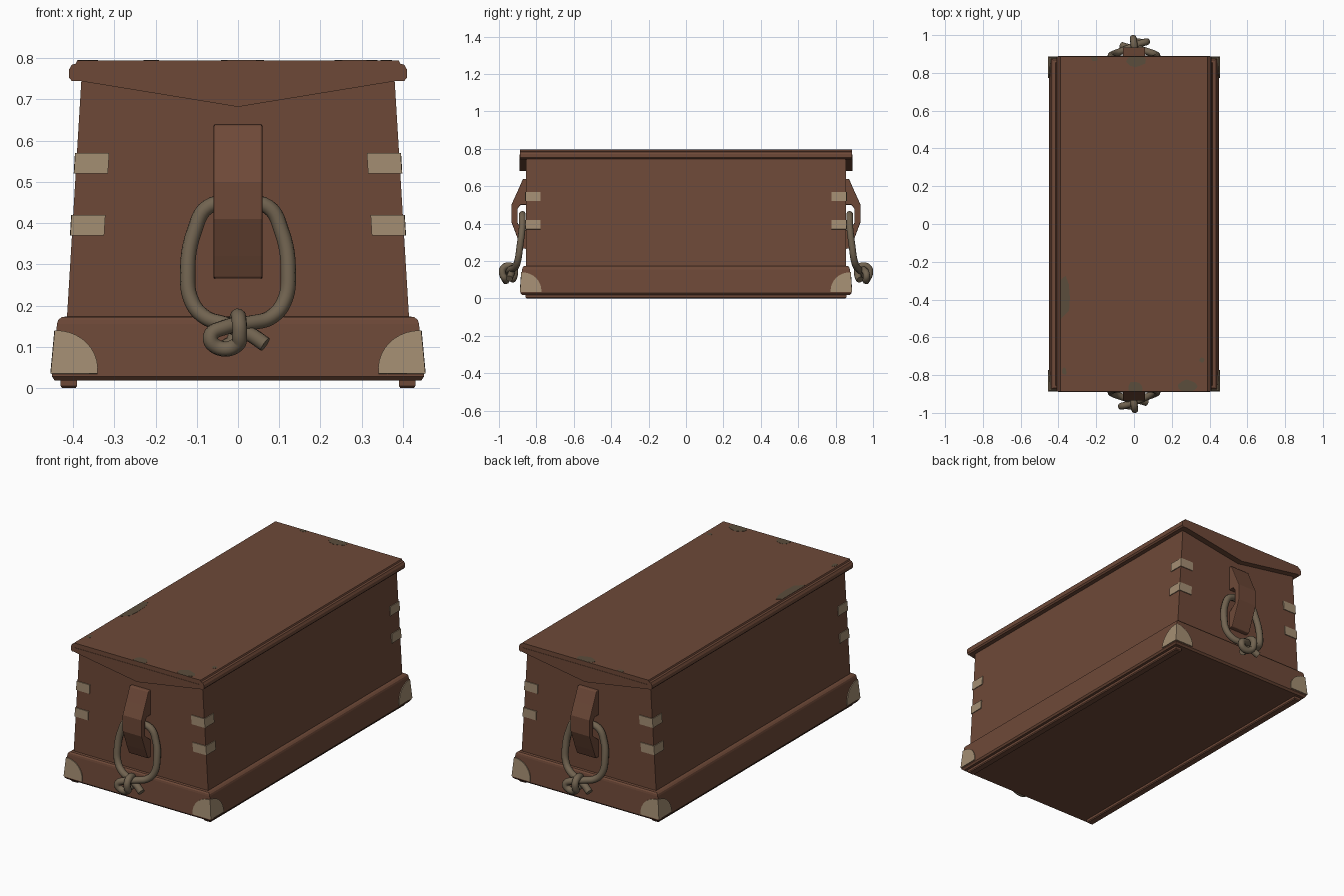
import bpy, bmesh, math, random

random.seed(4)
cube = bpy.data.objects.get("Cube")
if cube:
    bpy.data.objects.remove(cube, do_unlink=True)


def material(name, rgb):
    m = bpy.data.materials.new(name)
    m.use_nodes = True
    m.diffuse_color = (*rgb, 1)
    m.node_tree.nodes["Principled BSDF"].inputs["Base Color"].default_value = (*rgb, 1)
    return m


wood = material("reddish brown wood", (0.155, 0.066, 0.039))
tan = material("tan metal", (0.37, 0.27, 0.17))
hemp = material("grey brown rope", (0.165, 0.125, 0.08))
worn = material("worn olive wood", (0.105, 0.075, 0.045))


def finish(name, bm, mat, bevel=0):
    bmesh.ops.recalc_face_normals(bm, faces=bm.faces)
    mesh = bpy.data.meshes.new(name)
    bm.to_mesh(mesh)
    bm.free()
    mesh.materials.append(mat)
    ob = bpy.data.objects.new(name, mesh)
    bpy.context.collection.objects.link(ob)
    if bevel:
        mod = ob.modifiers.new("soft_edges", "BEVEL")
        mod.width, mod.segments = bevel, 2
        mod.limit_method, mod.angle_limit = "ANGLE", math.radians(40)
    return ob


def loft(name, sections, mat):
    """Stack of rectangles given as (half x, half y, z)."""
    bm = bmesh.new()
    rings = [[bm.verts.new((sx * x, sy * y, z))
              for sx, sy in ((-1, -1), (1, -1), (1, 1), (-1, 1))] for x, y, z in sections]
    for a, b in zip(rings, rings[1:]):
        for i in range(4):
            j = (i + 1) % 4
            bm.faces.new((a[i], a[j], b[j], b[i]))
    bm.faces.new(rings[0])
    bm.faces.new(rings[-1])
    return finish(name, bm, mat)


def prism(name, points, vector, mat, bevel=0):
    """Flat outline pushed along a vector."""
    bm = bmesh.new()
    face = bm.faces.new([bm.verts.new(p) for p in points])
    out = bmesh.ops.extrude_face_region(bm, geom=[face])["geom"]
    bmesh.ops.translate(bm, vec=vector, verts=[v for v in out if isinstance(v, bmesh.types.BMVert)])
    return finish(name, bm, mat, bevel)


# Tapered body and moulded plinth
loft("body", [(0.416, 0.855, 0.15), (0.379, 0.855, 0.76)], wood)
loft("plinth", [(0.444, 0.874, 0.018), (0.451, 0.884, 0.028), (0.439, 0.876, 0.155),
                (0.436, 0.874, 0.165), (0.428, 0.868, 0.172), (0.414, 0.855, 0.174)], wood)

# Runners under the long sides
for side, sx in (("left", 1), ("right", -1)):
    runner = loft("runner_" + side, [(0.016, 0.852, 0), (0.02, 0.857, 0.005), (0.02, 0.857, 0.022)], wood)
    runner.location.x = sx * 0.41

# Lid with moulded long edges
edge = [(0.37, 0.745), (0.403, 0.745), (0.41, 0.753), (0.41, 0.772),
        (0.403, 0.784), (0.393, 0.787), (0.39, 0.795)]
outline = edge + [(-x, z) for x, z in reversed(edge)]
prism("lid", [(x, -0.887, z) for x, z in outline], (0, 1.774, 0), wood)

# Shallow triangular boards under the lid ends
for end, s in (("front", -1), ("back", 1)):
    tri = [(-0.385, 0.77), (-0.385, 0.745), (0, 0.682), (0.385, 0.745), (0.385, 0.77)]
    prism("gable_" + end, [(x, s * 0.889, z) for x, z in tri], (0, -s * 0.04, 0), wood)


def corner_plate(name, profile, half_x, half_y, sx, sy):
    """Thin plate folded round a vertical corner; profile is (distance from corner, z)."""
    bm = bmesh.new()

    def point(u, z, front):
        x, y = half_x(z) + 0.002, half_y(z) + 0.002
        return bm.verts.new((sx * (x - u * front), sy * (y - u * (1 - front)), z))

    for front in (0, 1):
        bm.faces.new([point(u, z, front) for u, z in profile])
    bmesh.ops.remove_doubles(bm, verts=bm.verts, dist=1e-5)
    ob = finish(name, bm, tan)
    mod = ob.modifiers.new("thickness", "SOLIDIFY")
    mod.thickness, mod.offset = 0.006, 0


# Quarter-round corner caps and two straps on every corner
arc = [(0.112 * math.cos(a), 0.035 + 0.105 * math.sin(a))
       for a in (i * math.pi / 20 for i in range(10))]
cap = [(0, 0.035)] + arc + [(0, 0.14)]
for sy, end in ((-1, "front"), (1, "back")):
    for sx, side in ((1, "left"), (-1, "right")):
        tag = end + "_" + side
        corner_plate("corner_cap_" + tag, cap, lambda z: 0.4535 - z * 0.094,
                     lambda z: 0.8858 - z * 0.063, sx, sy)
        for label, low in (("lower", 0.37), ("upper", 0.52)):
            strap = [(0, low), (0.08, low), (0.08, low + 0.05), (0, low + 0.05)]
            corner_plate(label + "_strap_" + tag, strap, lambda z: 0.425 - z * 0.0607,
                         lambda z: 0.855, sx, sy)

# Handle bracket outline (y outward, z), open behind for the rope
bracket = [(0.85, 0.64), (0.872, 0.638), (0.902, 0.57), (0.934, 0.50), (0.934, 0.41),
           (0.90, 0.32), (0.878, 0.267), (0.85, 0.265), (0.85, 0.36), (0.9, 0.40),
           (0.9, 0.48), (0.885, 0.5), (0.85, 0.5)]

# Rope path: tail, loop through the bracket, then the knot
half_loop = [(0.08, 0.91, 0.172), (0.112, 0.898, 0.21), (0.122, 0.888, 0.28),
             (0.106, 0.876, 0.38), (0.072, 0.875, 0.44)]
tail = [(0.066, 0.945, 0.106), (0.03, 0.935, 0.13), (-0.03, 0.925, 0.155)]
knot = [(0.03, 0.93, 0.158), (-0.03, 0.955, 0.148), (-0.067, 0.965, 0.124),
        (-0.045, 0.962, 0.097), (0, 0.97, 0.108), (0.004, 0.981, 0.13), (0.003, 0.978, 0.16),
        (0, 0.95, 0.175), (-0.005, 0.92, 0.16), (-0.01, 0.92, 0.115), (-0.03, 0.93, 0.10)]
path = (tail + [(-x, y, z) for x, y, z in half_loop] + [(0, 0.875, 0.447)]
        + half_loop[::-1] + knot)


def rope(name):
    curve = bpy.data.curves.new(name, "CURVE")
    curve.dimensions = "3D"
    curve.bevel_depth, curve.bevel_resolution = 0.0185, 3
    curve.resolution_u = 6
    curve.use_fill_caps = True
    spline = curve.splines.new("BEZIER")
    spline.bezier_points.add(len(path) - 1)
    for bp, (x, y, z) in zip(spline.bezier_points, path):
        bp.co = (x, -y, z)
        bp.handle_left_type = bp.handle_right_type = "AUTO"
    curve.materials.append(hemp)
    ob = bpy.data.objects.new(name, curve)
    bpy.context.collection.objects.link(ob)
    bpy.ops.object.select_all(action="DESELECT")
    ob.select_set(True)
    bpy.context.view_layer.objects.active = ob
    bpy.ops.object.convert(target="MESH")
    ob = bpy.context.view_layer.objects.active
    bpy.ops.object.shade_smooth_by_angle(angle=math.radians(50))
    return ob


for end, turn in (("front", 0), ("back", math.pi)):
    block = prism("handle_bracket_" + end, [(-0.059, -y, z) for y, z in bracket],
                  (0.118, 0, 0), wood, 0.004)
    block.rotation_euler.z = turn
    rope("rope_handle_" + end).rotation_euler.z = turn

# Irregular worn spots on the lid: centre and radii
spots = [(0.015, 0.87, 0.055, 0.04), (0.01, -0.87, 0.04, 0.04), (-0.38, -0.39, 0.04, 0.12),
         (0.285, -0.86, 0.05, 0.035), (-0.21, 0.88, 0.02, 0.02), (0.36, -0.72, 0.015, 0.014),
         (-0.37, -0.78, 0.014, 0.02)]
for i, (cx, cy, rx, ry) in enumerate(spots):
    pts = []
    for k in range(11):
        a, r = k * math.tau / 11, random.uniform(0.8, 1.1)
        pts.append((max(-0.389, min(0.389, cx + rx * r * math.cos(a))),
                    max(-0.886, min(0.886, cy + ry * r * math.sin(a))), 0.794))
    prism("worn_spot_%d" % (i + 1), pts, (0, 0, 0.002), worn)
